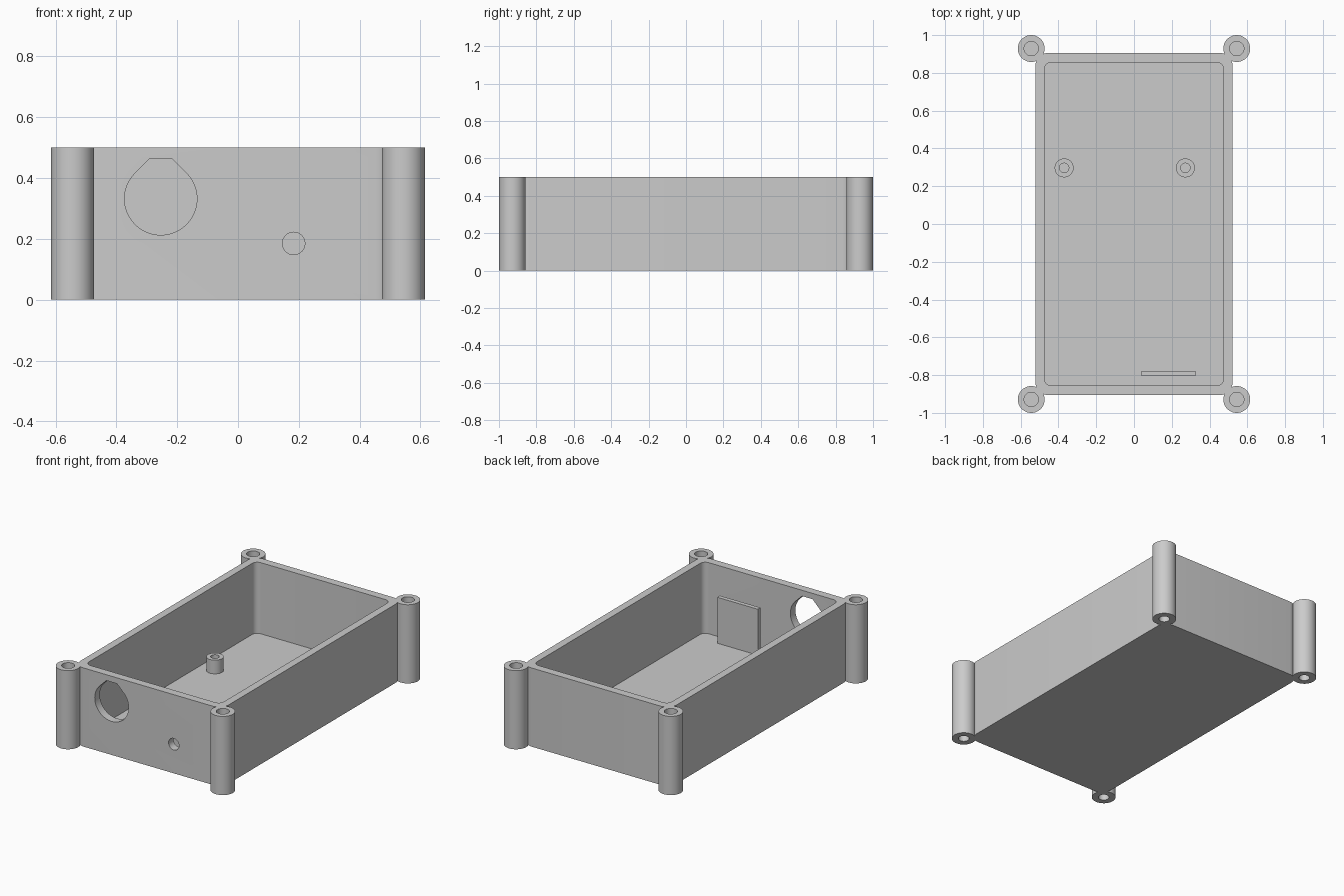
import bpy
import bmesh
import math
from mathutils import Matrix

if "Cube" in bpy.data.objects:
    bpy.data.objects.remove(bpy.data.objects["Cube"], do_unlink=True)

grey = bpy.data.materials.new("plain grey plastic")
grey.use_nodes = True
grey.diffuse_color = (0.6, 0.6, 0.6, 1)
grey.node_tree.nodes["Principled BSDF"].inputs["Base Color"].default_value = (0.6, 0.6, 0.6, 1)

HEIGHT = 0.5
FLOOR = 0.048
POST_X, POST_Y = 0.544, 0.929


def arc(cx, cy, r, start, end, steps):
    """Points along an arc, angles in degrees."""
    angles = [math.radians(start + (end - start) * i / steps) for i in range(steps + 1)]
    return [(cx + r * math.cos(a), cy + r * math.sin(a)) for a in angles]


def circle(cx, cy, r, steps=48):
    return arc(cx, cy, r, 0, 360, steps)[:-1]


def rounded_rect(hx, hy, r):
    pts = []
    for i, (sx, sy) in enumerate([(1, 1), (-1, 1), (-1, -1), (1, -1)]):
        pts += arc(sx * (hx - r), sy * (hy - r), r, 90 * i, 90 * i + 90, 10)
    return pts


def prism(name, outline, low, high):
    """Extrude a flat outline from z = low to z = high."""
    bm = bmesh.new()
    face = bm.faces.new([bm.verts.new((x, y, low)) for x, y in outline])
    top = bmesh.ops.extrude_face_region(bm, geom=[face])["geom"]
    verts = [v for v in top if isinstance(v, bmesh.types.BMVert)]
    bmesh.ops.translate(bm, verts=verts, vec=(0, 0, high - low))
    bmesh.ops.recalc_face_normals(bm, faces=bm.faces)
    mesh = bpy.data.meshes.new(name)
    bm.to_mesh(mesh)
    bm.free()
    mesh.materials.append(grey)
    obj = bpy.data.objects.new(name, mesh)
    bpy.context.collection.objects.link(obj)
    return obj


def front_cutter(outline):
    """Prism whose outline lies in x and z, passing through the front wall only."""
    obj = prism("wall_cutter", outline, 0.83, 0.96)
    obj.data.transform(Matrix.Rotation(math.radians(90), 4, "X"))
    return obj


def combine(target, tool, operation):
    bpy.context.view_layer.objects.active = target
    mod = target.modifiers.new("combine", "BOOLEAN")
    mod.object, mod.operation, mod.solver = tool, operation, "EXACT"
    bpy.ops.object.modifier_apply(modifier=mod.name)
    bpy.data.objects.remove(tool, do_unlink=True)


def shade(obj):
    bpy.ops.object.select_all(action="DESELECT")
    obj.select_set(True)
    bpy.context.view_layer.objects.active = obj
    bpy.ops.object.shade_smooth_by_angle(angle=math.radians(30))


# Open tray with rounded corners
body = prism("enclosure_body", rounded_rect(0.522, 0.906, 0.07), 0, HEIGHT)
combine(body, prism("cavity", rounded_rect(0.474, 0.855, 0.035), FLOOR, HEIGHT + 0.1), "DIFFERENCE")

# Corner screw posts with blind holes at both ends
corners = [(sx * POST_X, sy * POST_Y) for sx in (-1, 1) for sy in (-1, 1)]
for x, y in corners:
    combine(body, prism("post", circle(x, y, 0.071), 0, HEIGHT), "UNION")
for x, y in corners:
    combine(body, prism("top_hole", circle(x, y, 0.038), 0.3, HEIGHT + 0.1), "DIFFERENCE")
    combine(body, prism("bottom_hole", circle(x, y, 0.032), -0.1, 0.2), "DIFFERENCE")

# Front openings: flat-topped teardrop and a small round hole
cx, cz, r = -0.254, 0.332, 0.119
teardrop = arc(cx, cz, r, 135, 405, 48) + [(cx + 0.037, cz + 0.131), (cx - 0.037, cz + 0.131)]
combine(body, front_cutter(teardrop), "DIFFERENCE")
combine(body, front_cutter(circle(0.183, 0.185, 0.037, 32)), "DIFFERENCE")
shade(body)

# Hollow standoffs on the floor
for side, x in (("right", -0.37), ("left", 0.272)):
    standoff = prism(side + "_standoff", circle(x, 0.297, 0.05), FLOOR - 0.02, 0.135)
    combine(standoff, prism("bore", circle(x, 0.297, 0.025, 32), FLOOR, 0.2), "DIFFERENCE")
    shade(standoff)

# Upright plate behind the small hole
prism("retaining_plate", [(0.04, -0.805), (0.325, -0.805), (0.325, -0.778), (0.04, -0.778)],
      FLOOR - 0.02, 0.34)
